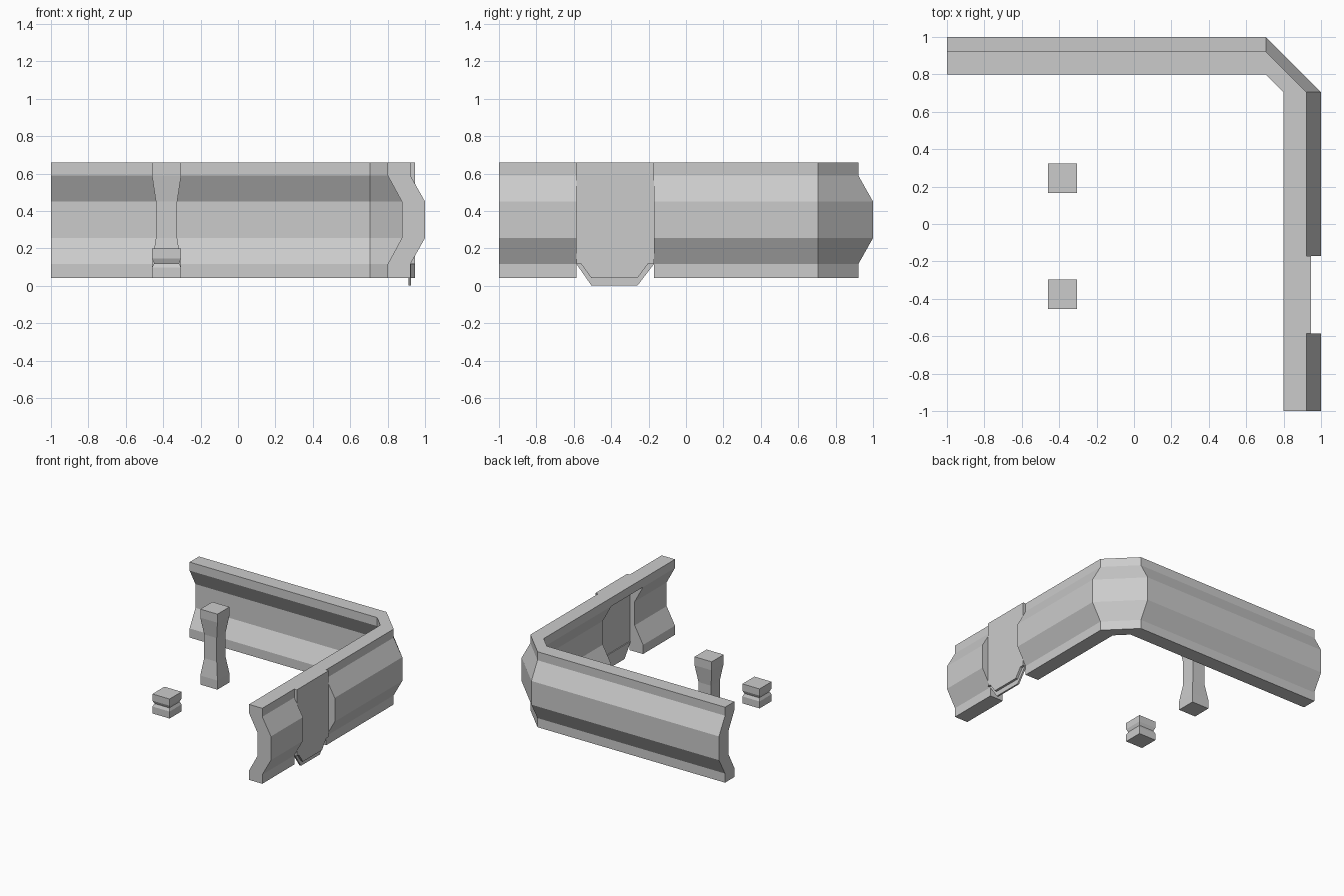
import bpy, bmesh

if "Cube" in bpy.data.objects:
    bpy.data.objects.remove(bpy.data.objects["Cube"])


def make_object(name, rings):
    """Skin a list of equal closed rings and cap both ends."""
    bm = bmesh.new()
    loops = [[bm.verts.new(p) for p in ring] for ring in rings]
    n = len(loops[0])
    for a, b in zip(loops, loops[1:]):
        for i in range(n):
            j = (i + 1) % n
            bm.faces.new((a[i], a[j], b[j], b[i]))
    bm.faces.new(loops[0])
    bm.faces.new(loops[-1])
    bmesh.ops.recalc_face_normals(bm, faces=bm.faces)
    mesh = bpy.data.meshes.new(name)
    bm.to_mesh(mesh)
    bm.free()
    obj = bpy.data.objects.new(name, mesh)
    bpy.context.collection.objects.link(obj)
    return obj


# Bowed wall section: (distance from centre, height)
heights = [0.04, 0.115, 0.255, 0.45, 0.59, 0.66]
outer = [0.921, 0.921, 1.0, 1.0, 0.921, 0.921]
inner = [0.80, 0.80, 0.876, 0.876, 0.80, 0.80]
section = list(zip(outer, heights)) + list(zip(inner, heights))[::-1]


def back(x):
    return [(x, r, z) for r, z in section]


def side(y):
    return [(r, y, z) for r, z in section]


# Walls with the chamfered corner, leaving a doorway on the right side
DOOR0, DOOR1 = -0.585, -0.172
make_object("corner_wall", [back(-1), back(0.705), side(0.705), side(DOOR1)])
make_object("end_wall", [side(DOOR0), side(-1)])


def plate(name, x0, x1, outline):
    make_object(name, [[(x, y, z) for y, z in outline] for x in (x0, x1)])


# Door: lintel, flat panel and chamfered foot plate
plate("door_lintel", 0.80, 0.945,
      [(DOOR0, 0.59), (DOOR1, 0.59), (DOOR1, 0.66), (DOOR0, 0.66)])
plate("door_panel", 0.92, 0.945,
      [(DOOR0, 0.59), (DOOR0, 0.115), (-0.56, 0.115), (-0.505, 0.04),
       (-0.26, 0.04), (-0.205, 0.115), (DOOR1, 0.115), (DOOR1, 0.59)])
plate("door_foot", 0.912, 0.926,
      [(DOOR0, 0.115), (-0.505, 0.0), (-0.26, 0.0), (DOOR1, 0.115)])


def column(name, cx, cy, levels):
    make_object(name, [[(cx + sx * h, cy + sy * h, z)
                        for sx, sy in ((-1, -1), (1, -1), (1, 1), (-1, 1))]
                       for h, z in levels])


# Waisted square columns, one tall and one stub
column("tall_column", -0.382, 0.245,
       [(0.078, 0.04), (0.078, 0.115), (0.057, 0.255),
        (0.057, 0.45), (0.078, 0.59), (0.078, 0.66)])
column("short_column", -0.382, -0.376,
       [(0.078, 0.04), (0.078, 0.097), (0.067, 0.12),
        (0.078, 0.145), (0.078, 0.2)])
